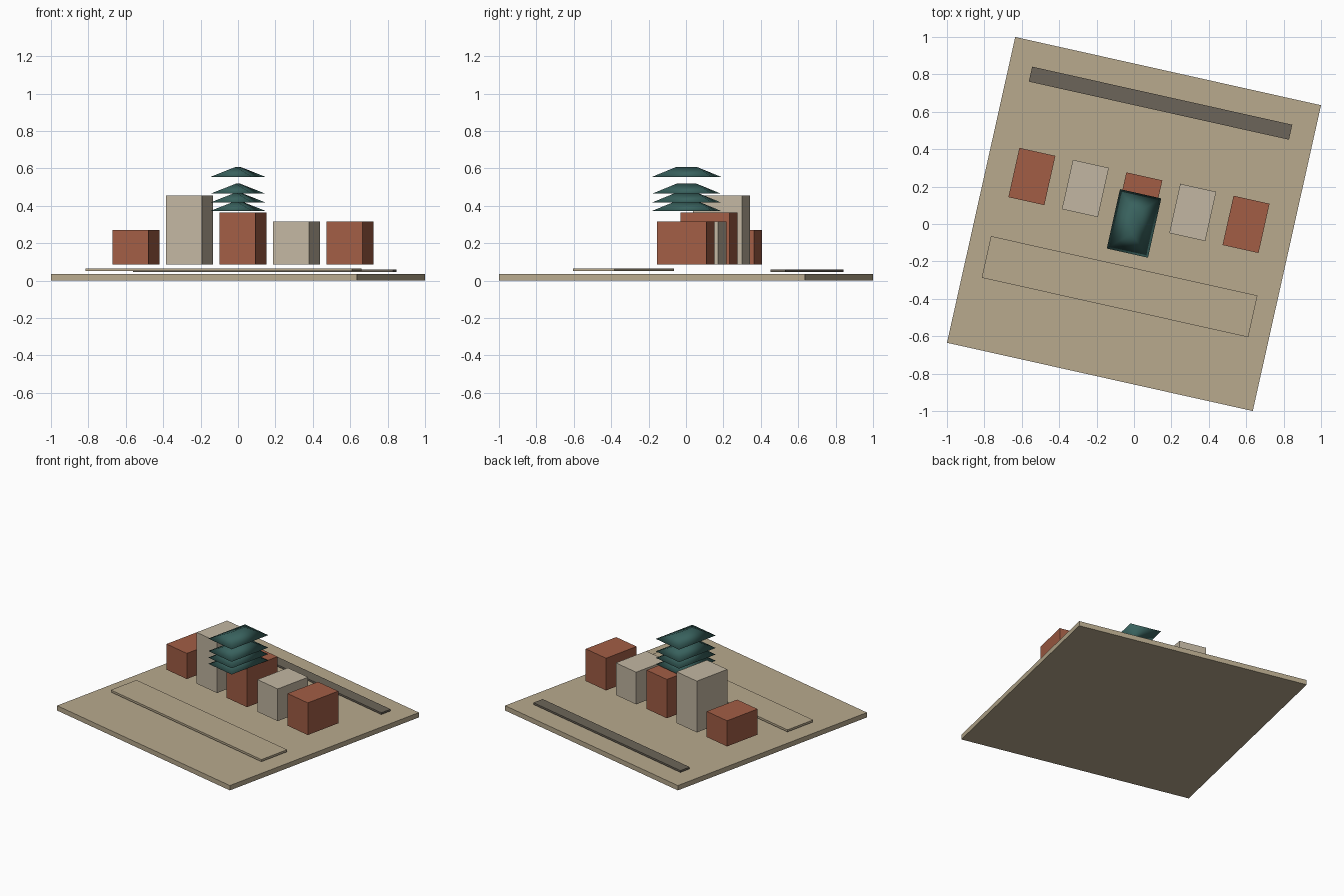
import bpy, bmesh, math
from mathutils import Matrix

if "Cube" in bpy.data.objects:
    bpy.data.objects.remove(bpy.data.objects["Cube"])

TURN = Matrix.Rotation(math.radians(-12.58), 4, 'Z')


def material(name, rgb):
    m = bpy.data.materials.new(name)
    m.diffuse_color = (*rgb, 1)
    m.use_nodes = True
    m.node_tree.nodes["Principled BSDF"].inputs["Base Color"].default_value = m.diffuse_color
    return m


sand = material("sand", (0.48, 0.40, 0.27))
brick = material("brick", (0.36, 0.11, 0.06))
plaster = material("plaster", (0.54, 0.47, 0.36))
asphalt = material("asphalt", (0.15, 0.13, 0.10))
tile = material("roof_tile", (0.04, 0.12, 0.11))


def finish(name, bm, x, y, z, mat):
    bmesh.ops.recalc_face_normals(bm, faces=bm.faces)
    me = bpy.data.meshes.new(name)
    bm.to_mesh(me)
    bm.free()
    me.materials.append(mat)
    ob = bpy.data.objects.new(name, me)
    ob.matrix_world = Matrix.Translation((x, y, z)) @ TURN
    bpy.context.collection.objects.link(ob)
    return ob


def box(name, x, y, z0, z1, w, d, mat):
    bm = bmesh.new()
    bmesh.ops.create_cube(bm, size=1, matrix=Matrix.Diagonal((w, d, z1 - z0, 1)))
    return finish(name, bm, x, y, (z0 + z1) / 2, mat)


def hip_roof(name, x, y, z, w, d, h, ridge, mat):
    bm = bmesh.new()
    a, b, c, e = [bm.verts.new((sx * w / 2, sy * d / 2, 0))
                  for sx, sy in ((-1, -1), (1, -1), (1, 1), (-1, 1))]
    p, q = [bm.verts.new((0, s * ridge / 2, h)) for s in (-1, 1)]
    for f in ((a, b, c, e), (a, b, p), (b, c, q, p), (c, e, q), (e, a, p, q)):
        bm.faces.new(f).smooth = True
    return finish(name, bm, x, y, z, mat)


# Ground slab and the two raised strips
box("ground_slab", 0, 0, 0, 0.035, 1.675, 1.675, sand)
box("front_plaza", -0.077, -0.335, 0.05, 0.065, 1.46, 0.228, sand)
box("back_road", 0.142, 0.646, 0.045, 0.058, 1.425, 0.082, asphalt)

# Row of alternating buildings along the slab
buildings = [(-0.546, 0.254, 0.27), (-0.26, 0.19, 0.455), (0.026, 0.123, 0.365),
             (0.314, 0.062, 0.317), (0.599, -0.002, 0.317)]
for i, (x, y, top) in enumerate(buildings):
    box(f"building_{i + 1}", x, y, 0.085, top, 0.197, 0.27, plaster if i % 2 else brick)

# Stacked tower roofs
for i, z in enumerate((0.373, 0.418, 0.465, 0.555)):
    hip_roof(f"tower_roof_{i + 1}", 0, 0.003, z, 0.226, 0.325, 0.053, 0.11, tile)
